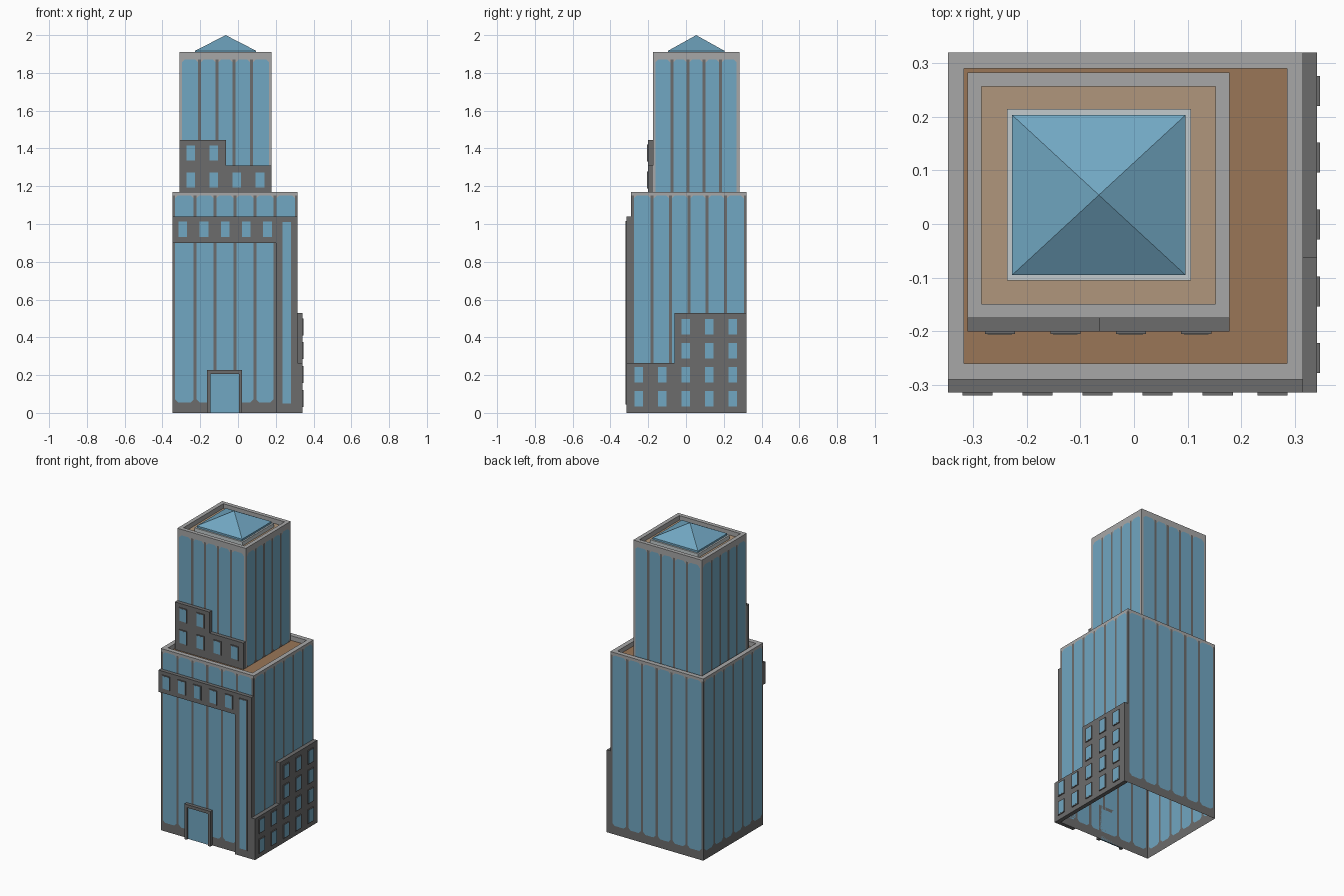
import bpy, bmesh
from mathutils import Vector

if "Cube" in bpy.data.objects:
    bpy.data.objects.remove(bpy.data.objects["Cube"])


def material(name, rgb):
    m = bpy.data.materials.new(name)
    m.diffuse_color = (*rgb, 1)
    m.use_nodes = True
    m.node_tree.nodes["Principled BSDF"].inputs["Base Color"].default_value = m.diffuse_color
    return m


MATS = [
    material("blue glass", (0.165, 0.385, 0.54)),
    material("dark grey stone", (0.15, 0.15, 0.15)),
    material("light grey trim", (0.39, 0.39, 0.39)),
    material("brown roof", (0.32, 0.18, 0.095)),
    material("tan roof", (0.435, 0.305, 0.2)),
    material("pale skylight frame", (0.55, 0.6, 0.61)),
]
GLASS, DARK, LIGHT, BROWN, TAN, PALE = range(6)


def finish(name, bm):
    me = bpy.data.meshes.new(name)
    bm.to_mesh(me)
    bm.free()
    for m in MATS:
        me.materials.append(m)
    ob = bpy.data.objects.new(name, me)
    bpy.context.collection.objects.link(ob)
    return ob


def add_face(bm, pts, mat):
    f = bm.faces.new([bm.verts.new(p) for p in pts])
    f.material_index = mat


def add_box(bm, lo, hi, mat):
    v = bmesh.ops.create_cube(bm, size=1)["verts"]
    for p in v:
        p.co = [lo[i] if p.co[i] < 0 else hi[i] for i in range(3)]
    for f in {f for p in v for f in p.link_faces}:
        f.material_index = mat


def tower(name, x0, x1, y0, y1, z0, z1, n, zb, zt, edge, rim, roof_z, roof_mat):
    """Open-bottomed shell: striped glass walls, parapet rim and sunken roof."""
    bm = bmesh.new()
    outer = [Vector(p) for p in ((x0, y0), (x1, y0), (x1, y1), (x0, y1))]
    inner = [Vector(p) for p in ((x0 + rim, y0 + rim), (x1 - rim, y0 + rim),
                                 (x1 - rim, y1 - rim), (x0 + rim, y1 - rim))]
    m, s, c = 0.014, 0.008, 0.016   # corner margin, half stripe, panel chamfer
    for i in range(4):
        a, b = outer[i], outer[(i + 1) % 4]
        length = (b - a).length
        d = (b - a) / length

        def poly(uz, mat):
            add_face(bm, [(*(a + d * u), z) for u, z in uz], mat)

        def rect(u0, u1, w0, w1, mat):
            poly([(u0, w0), (u1, w0), (u1, w1), (u0, w1)], mat)

        rect(0, length, zt, z1, LIGHT)
        if zb > z0:
            rect(0, length, z0, zb, DARK)
        rect(0, m, zb, zt, edge)
        rect(length - m, length, zb, zt, edge)
        pitch = (length - 2 * m) / n
        for k in range(n):
            u0 = m + k * pitch + (s if k else 0)
            u1 = m + (k + 1) * pitch - (s if k < n - 1 else 0)
            if k:
                rect(u0 - 2 * s, u0, zb, zt, DARK)
            # glass strip with clipped corners
            poly([(u0 + c, zb), (u1 - c, zb), (u1, zb + c), (u1, zt - c),
                  (u1 - c, zt), (u0 + c, zt), (u0, zt - c), (u0, zb + c)], GLASS)
            poly([(u0, zb), (u0 + c, zb), (u0, zb + c)], DARK)
            poly([(u1 - c, zb), (u1, zb), (u1, zb + c)], DARK)
            poly([(u1, zt - c), (u1, zt), (u1 - c, zt)], LIGHT)
            poly([(u0, zt), (u0, zt - c), (u0 + c, zt)], LIGHT)
        # rim top and inner parapet
        ia, ib = inner[i], inner[(i + 1) % 4]
        add_face(bm, [(*a, z1), (*b, z1), (*ib, z1), (*ia, z1)], LIGHT)
        add_face(bm, [(*ia, z1), (*ib, z1), (*ib, roof_z), (*ia, roof_z)], LIGHT)
    add_face(bm, [(*p, roof_z) for p in inner], roof_mat)
    bmesh.ops.remove_doubles(bm, verts=bm.verts, dist=1e-5)
    return finish(name, bm)


def slab(name, profile, axis, d0, d1):
    """Dark stone plate: outline in the wall plane, extruded along y or x."""
    bm = bmesh.new()

    def put(u, z, d):
        return (u, d, z) if axis == "y" else (d, u, z)

    f = bm.faces.new([bm.verts.new(put(u, z, d0)) for u, z in profile])
    r = bmesh.ops.extrude_face_region(bm, geom=[f])
    for v in r["geom"]:
        if isinstance(v, bmesh.types.BMVert):
            v.co[1 if axis == "y" else 0] = d1
    bmesh.ops.recalc_face_normals(bm, faces=bm.faces)
    for f in bm.faces:
        f.material_index = DARK
    return finish(name, bm)


def windows(name, spots, axis, d, out, w=0.046, h=0.08):
    """Raised dark frames, each with a thin glass plate on its face."""
    bm = bmesh.new()
    for u, z, hh in [(*p, h)[:3] for p in spots]:
        for grow, depth, mat in ((0.005, out * 0.9, DARK), (0, out, GLASS)):
            a, b = sorted((d, d + depth))
            hw, hz = w / 2 + grow, hh / 2 + grow
            if axis == "y":
                add_box(bm, (u - hw, a, z - hz), (u + hw, b, z + hz), mat)
            else:
                add_box(bm, (a, u - hw, z - hz), (b, u + hw, z + hz), mat)
    return finish(name, bm)


# Two stacked towers
tower("lower_tower", -0.347, 0.315, -0.29, 0.32, 0, 1.17, 6, 0.055, 1.152,
      DARK, 0.03, 1.14, BROWN)
tower("upper_tower", -0.31, 0.178, -0.175, 0.282, 1.14, 1.91, 5, 1.14, 1.872,
      LIGHT, 0.026, 1.88, TAN)

# Front plate: high band joined to a full-height strip on the right
slab("front_band", [(-0.347, 0.9), (0.2, 0.9), (0.2, 0), (0.315, 0),
                    (0.315, 1.04), (-0.347, 1.04)], "y", -0.29, -0.314)
windows("front_band_windows", [(-0.292 + 0.112 * i, 0.972) for i in range(5)]
        + [(0.258, 0.53, 0.96)], "y", -0.314, -0.006)

# Stepped plate on the right side
slab("right_side_block", [(-0.314, 0), (0.32, 0), (0.32, 0.53), (-0.062, 0.53),
                          (-0.062, 0.265), (-0.314, 0.265)], "x", 0.315, 0.341)
windows("right_side_windows",
        [(-0.25 + 0.1245 * c, 0.075 + 0.127 * r) for r in range(4)
         for c in range(5) if r < 2 or c > 1], "x", 0.341, 0.006)

# Stepped plate on the front of the upper tower
slab("upper_front_block", [(-0.31, 1.14), (0.178, 1.14), (0.178, 1.31),
                           (-0.063, 1.31), (-0.063, 1.445), (-0.31, 1.445)],
     "y", -0.175, -0.2)
windows("upper_front_windows",
        [(-0.25 + 0.122 * c, 1.233 + 0.142 * r) for r in range(2)
         for c in range(4) if r == 0 or c < 2], "y", -0.2, -0.006)

# Entrance
slab("door_frame", [(-0.163, 0), (-0.146, 0), (-0.146, 0.207), (0.005, 0.207),
                    (0.005, 0), (0.022, 0), (0.022, 0.227), (-0.163, 0.227)],
     "y", -0.29, -0.312)
bm = bmesh.new()
add_box(bm, (-0.146, -0.298, 0), (0.005, -0.29, 0.207), GLASS)
finish("door_glass", bm)

# Rooftop skylight
bm = bmesh.new()
add_box(bm, (-0.237, -0.105, 1.88), (0.106, 0.214, 1.905), PALE)
finish("skylight_base", bm)
bm = bmesh.new()
base = [(-0.227, -0.095), (0.096, -0.095), (0.096, 0.203), (-0.227, 0.203)]
for i in range(4):
    p, q = base[i], base[(i + 1) % 4]
    add_face(bm, [(*p, 1.905), (*q, 1.905), (*q, 1.917), (*p, 1.917)], GLASS)
    add_face(bm, [(*p, 1.917), (*q, 1.917), (-0.0655, 0.054, 2.0)], GLASS)
bmesh.ops.remove_doubles(bm, verts=bm.verts, dist=1e-5)
finish("skylight_glass", bm)
